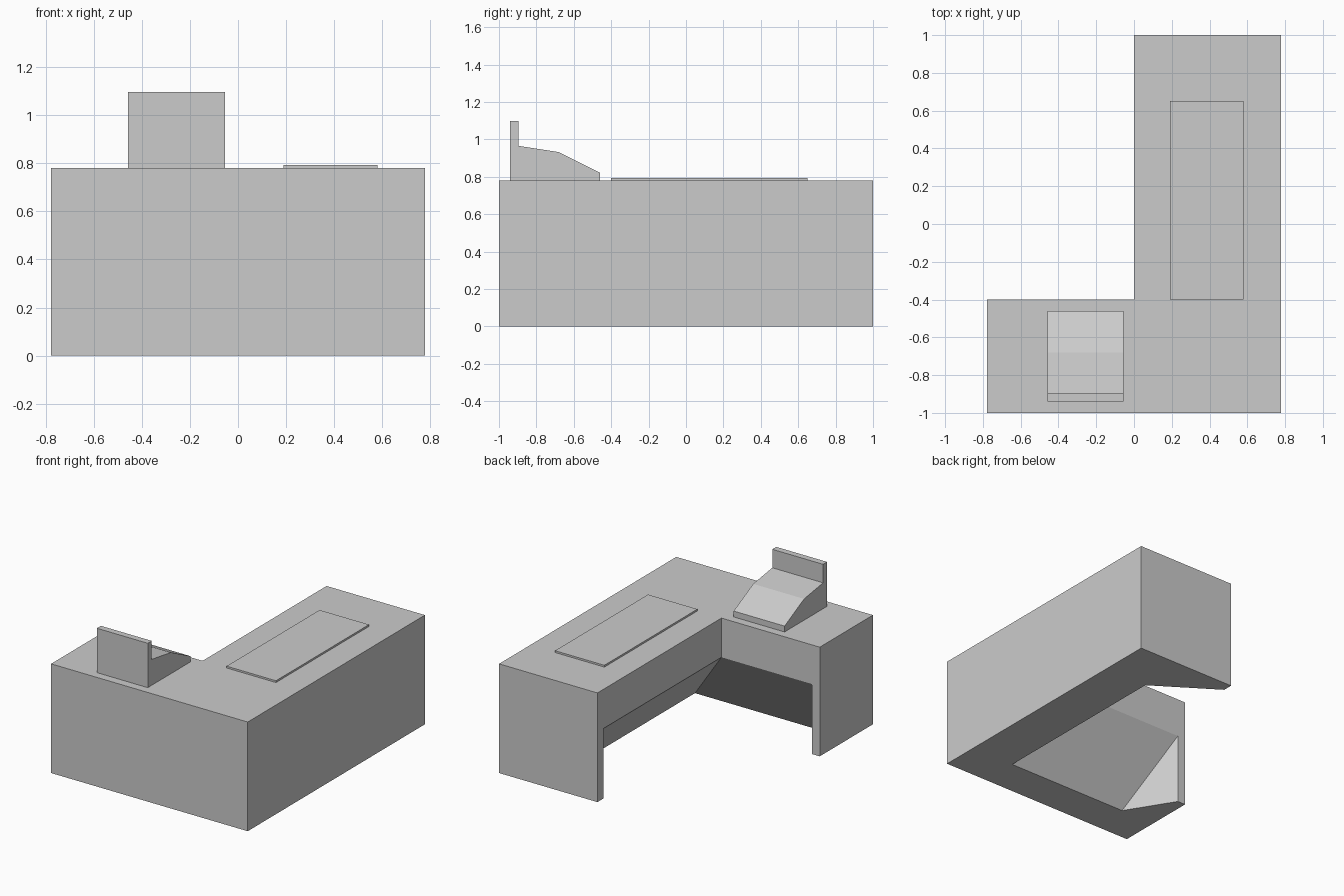
import bpy

if "Cube" in bpy.data.objects:
    bpy.data.objects.remove(bpy.data.objects["Cube"])

W, H, A = 0.777, 0.78, 0.5      # half width, desk height, apron underside


def make(name, verts, faces):
    mesh = bpy.data.meshes.new(name)
    mesh.from_pydata(verts, [], faces)
    obj = bpy.data.objects.new(name, mesh)
    bpy.context.collection.objects.link(obj)
    bpy.context.view_layer.objects.active = obj
    bpy.ops.object.select_all(action='DESELECT')
    obj.select_set(True)
    bpy.ops.object.mode_set(mode='EDIT')
    bpy.ops.mesh.select_all(action='SELECT')
    bpy.ops.mesh.normals_make_consistent(inside=False)
    bpy.ops.object.mode_set(mode='OBJECT')
    return obj


def extrude_x(name, profile, x0, x1):
    n = len(profile)
    verts = [(x, y, z) for x in (x0, x1) for y, z in profile]
    faces = [tuple(range(n)), tuple(range(n, 2 * n))]
    faces += [(i, (i + 1) % n, n + (i + 1) % n, n + i) for i in range(n)]
    return make(name, verts, faces)


# L-shaped counter with a sloped knee space under both wings
outline = [(-W, -1), (W, -1), (W, 1), (0, 1), (0, -0.4), (-W, -0.4)]
foot = [(0, 0.93), (0.44, 0.64), (0.44, -0.73), (-0.51, -0.73), (-0.715, -0.4)]
verts = [(x, y, H) for x, y in outline]                                  # 0-5 top
verts += [(x, y, 0) for x, y in outline[:4] + outline[5:]]               # 6-10 outer base
verts += [(x, y, 0) for x, y in foot]                                    # 11-15 inner base
verts += [(0, 0.93, A), (0, -0.4, A), (-0.715, -0.4, A)]                 # 16-18 apron edge
faces = [
    (0, 1, 2, 3, 4, 5),
    (0, 1, 7, 6), (1, 2, 8, 7), (2, 3, 9, 8), (5, 0, 6, 10),             # outer walls
    (9, 3, 4, 17, 16, 11), (4, 5, 10, 15, 18, 17),                       # aprons
    (6, 7, 8, 9, 11, 12, 13, 14, 15, 10),                                # base ring
    (16, 17, 13, 12), (17, 18, 14, 13),                                  # knee slopes
    (11, 16, 12), (15, 18, 14),                                          # slope ends
]
make("counter", verts, faces)

# Thin mat on the long wing
extrude_x("counter_mat", [(-0.4, H), (0.65, H), (0.65, 0.793), (-0.4, 0.793)], 0.19, 0.58)

# Till with sloped keyboard and upright display
till = [(-0.94, H), (-0.94, 1.097), (-0.895, 1.097), (-0.895, 0.965),
        (-0.68, 0.932), (-0.46, 0.822), (-0.46, H)]
extrude_x("till", till, -0.457, -0.055)
